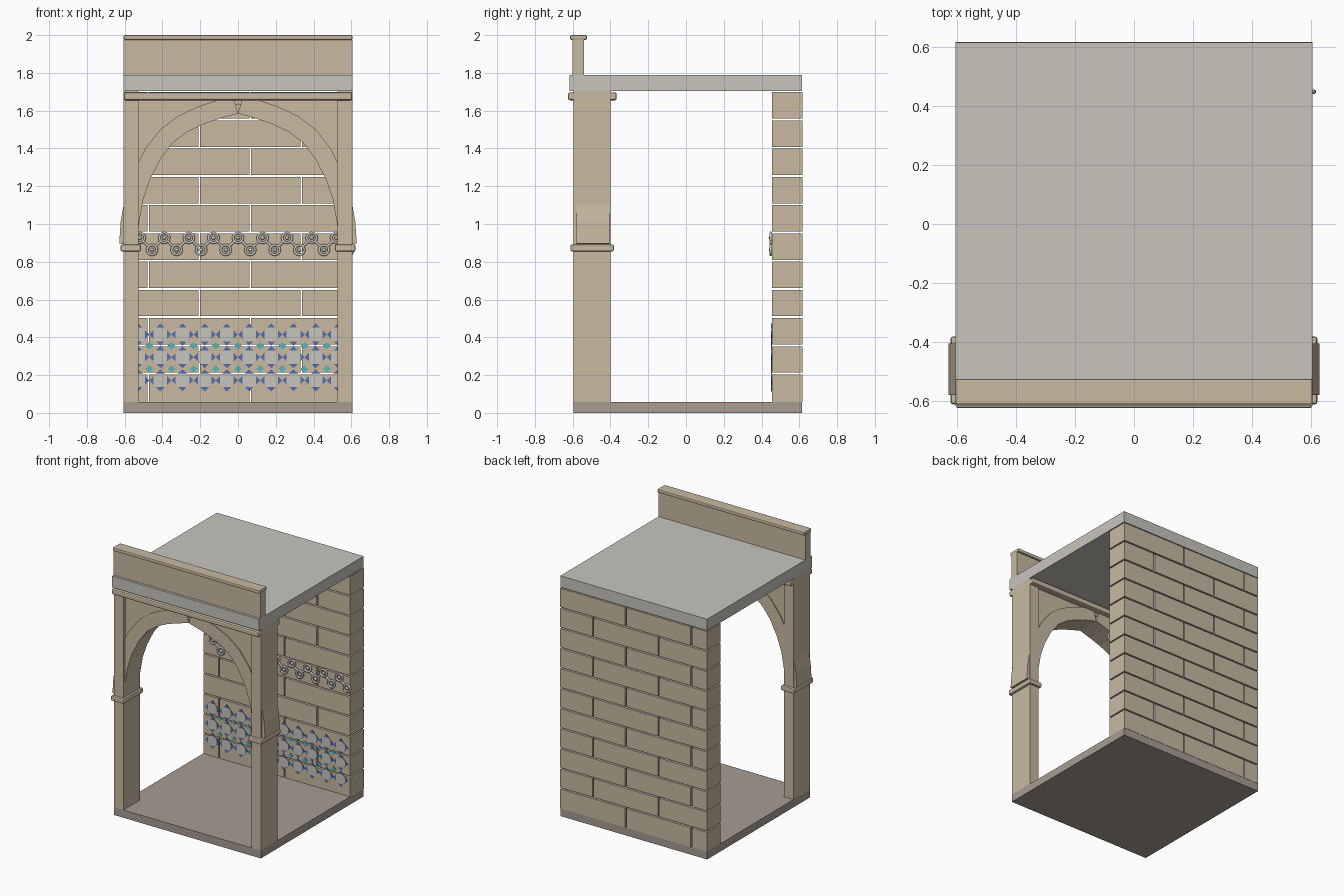
import bpy, bmesh, math
from mathutils import Vector

cube = bpy.data.objects.get("Cube")
if cube:
    bpy.data.objects.remove(cube, do_unlink=True)


def material(name, rgb):
    m = bpy.data.materials.new(name)
    m.use_nodes = True
    m.diffuse_color = (*rgb, 1)
    m.node_tree.nodes["Principled BSDF"].inputs["Base Color"].default_value = (*rgb, 1)
    return m


SAND = material("sandstone", (0.58, 0.49, 0.365))
PALE = material("pale plaster", (0.58, 0.56, 0.51))
FLOOR = material("floor stone", (0.39, 0.335, 0.29))
BLUE = material("blue glaze", (0.09, 0.155, 0.40))
TEAL = material("teal glaze", (0.10, 0.46, 0.46))


def finish(name, bm, mat):
    bmesh.ops.recalc_face_normals(bm, faces=bm.faces)
    me = bpy.data.meshes.new(name)
    bm.to_mesh(me)
    bm.free()
    me.materials.append(mat)
    ob = bpy.data.objects.new(name, me)
    bpy.context.collection.objects.link(ob)
    return ob


def add_box(bm, x, y, z):
    vs = bmesh.ops.create_cube(bm, size=1)["verts"]
    for v in vs:
        v.co = Vector([(a + b) / 2 + c * (b - a) for c, (a, b) in zip(v.co, (x, y, z))])


def box(name, mat, x, y, z, bevel=0):
    bm = bmesh.new()
    add_box(bm, x, y, z)
    ob = finish(name, bm, mat)
    if bevel:
        mod = ob.modifiers.new("soft edge", "BEVEL")
        mod.width, mod.segments = bevel, 2
    return ob


def add_prism(bm, pts, y0, y1):
    # Extrudes an xz outline from y0 to y1
    face = bm.faces.new([bm.verts.new((x, y0, z)) for x, z in pts])
    new = bmesh.ops.extrude_face_region(bm, geom=[face])["geom"]
    for v in new:
        if isinstance(v, bmesh.types.BMVert):
            v.co.y = y1


def both_sides(pts):
    return [pts, [(-x, z) for x, z in pts]]


# Floor, roof and parapet
W = 0.605
box("floor", FLOOR, (-W, W), (-0.595, 0.615), (0, 0.058))
box("roof", PALE, (-W, W), (-0.618, 0.615), (1.705, 1.79))
box("parapet", SAND, (-W, W), (-0.6, -0.54), (1.79, 1.978))
box("parapet_cap", SAND, (-W, W), (-0.613, -0.525), (1.975, 2.0), 0.006)
box("cornice", SAND, (-W, W), (-0.625, -0.367), (1.655, 1.697), 0.01)

# Posts and their capitals
for side, s in (("left", 1), ("right", -1)):
    box(side + "_post", SAND, sorted((s * 0.527, s * W)), (-0.595, -0.4), (0.058, 1.705))
    box(side + "_capital", SAND, sorted((s * 0.513, s * 0.622)), (-0.612, -0.382),
        (0.855, 0.892), 0.008)

# Pointed arch: inner curve, and offsets of it for the ring and the spandrel
inner = [Vector(p) for p in ((0.532, 0.89), (0.525, 1.0), (0.502, 1.13), (0.466, 1.235),
                             (0.41, 1.345), (0.345, 1.43), (0.27, 1.487), (0.18, 1.53),
                             (0.09, 1.56), (0, 1.586))]


def offset(curve, d):
    out = []
    for i, p in enumerate(curve):
        t = (curve[min(i + 1, len(curve) - 1)] - curve[max(i - 1, 0)]).normalized()
        out.append(p + Vector((t.y, -t.x)) * d)
    return out


ring = bmesh.new()
for half in both_sides([tuple(p) for p in inner + offset(inner, 0.097)[::-1]]):
    add_prism(ring, half, -0.58, -0.405)
finish("arch_ring", ring, SAND)

spandrel = bmesh.new()
mid = [(p.x, p.y) for p in offset(inner, 0.05) if 0.03 < p.x < 0.53]
for half in both_sides([(0.53, mid[0][1])] + mid + [(0, 1.635), (0, 1.68), (0.53, 1.68)]):
    add_prism(spandrel, half, -0.572, -0.413)
finish("spandrels", spandrel, SAND)

# Back wall of separate blocks with open joints
wall = bmesh.new()
ROWS, GAP, BRICK = 11, 0.005, 0.54
pitch = (1.703 - 0.058) / ROWS
for r in range(ROWS):
    z = 0.058 + r * pitch
    first = -0.475 if r % 2 == 0 else -0.205
    cuts = [-W - GAP] + [first + BRICK * k for k in range(2)]
    cuts += [W + GAP]
    for a, b in zip(cuts, cuts[1:]):
        add_box(wall, (a + GAP, b - GAP), (0.455, 0.617), (z + GAP * (r > 0), z + pitch - GAP))
finish("back_wall_blocks", wall, SAND)

# Glazed star tiles: pale octagon with four blue points, teal diamonds between
octagons, points, diamonds = bmesh.new(), bmesh.new(), bmesh.new()
CELL, A, B = 0.1175, 0.036, 0.022
Y0, Y1 = 0.4505, 0.456
for z in (0.415, 0.295, 0.172):
    for i in range(10):
        cx = (i - 4.5) * CELL
        corners = [(A, -B), (A, B)]
        outline = []
        for k in range(4):
            c, s = round(math.cos(k * math.pi / 2)), round(math.sin(k * math.pi / 2))
            turn = lambda p: (cx + c * p[0] - s * p[1], z + s * p[0] + c * p[1])
            outline += [turn(p) for p in corners]
            add_prism(points, [turn(p) for p in corners + [(CELL / 2, 0)]], Y0, Y1)
        add_prism(octagons, outline, Y0, Y1)
D = 0.02
for z in (0.355, 0.233):
    for i in range(-4, 5):
        x = i * CELL
        add_prism(diamonds, [(x + D, z), (x, z + D), (x - D, z), (x, z - D)], Y0, Y1)
finish("tile_octagons", octagons, PALE)
finish("tile_star_points", points, BLUE)
finish("tile_diamonds", diamonds, TEAL)

# Scroll frieze: a zigzag of rings with knobs, joined by short links
curve = bpy.data.curves.new("scroll_frieze", "CURVE")
curve.dimensions = "3D"
curve.bevel_depth, curve.bevel_resolution = 0.0075, 1
curve.use_fill_caps = True
centres = [Vector((0.065 * k, 0.449, 0.927 if k % 2 == 0 else 0.863)) for k in range(-8, 10)]


def add_spline(pts, closed):
    sp = curve.splines.new("POLY")
    sp.points.add(len(pts) - 1)
    for q, p in zip(sp.points, pts):
        q.co = (*p, 1)
    sp.use_cyclic_u = closed


R, N = 0.026, 16
for c in centres:
    angles = [2 * math.pi * i / N for i in range(N)]
    add_spline([c + Vector((R * math.cos(a), 0, R * math.sin(a))) for a in angles], True)
for a, b in zip(centres, centres[1:]):
    d = (b - a).normalized() * R
    add_spline([a + d, b - d], False)
curve.materials.append(PALE)
frieze = bpy.data.objects.new("scroll_frieze", curve)
bpy.context.collection.objects.link(frieze)

knobs = bmesh.new()
for c in centres:
    vs = bmesh.ops.create_uvsphere(knobs, u_segments=10, v_segments=6, radius=0.011)["verts"]
    bmesh.ops.translate(knobs, verts=vs, vec=c)
ob = finish("scroll_knobs", knobs, PALE)
for f in ob.data.polygons:
    f.use_smooth = True
